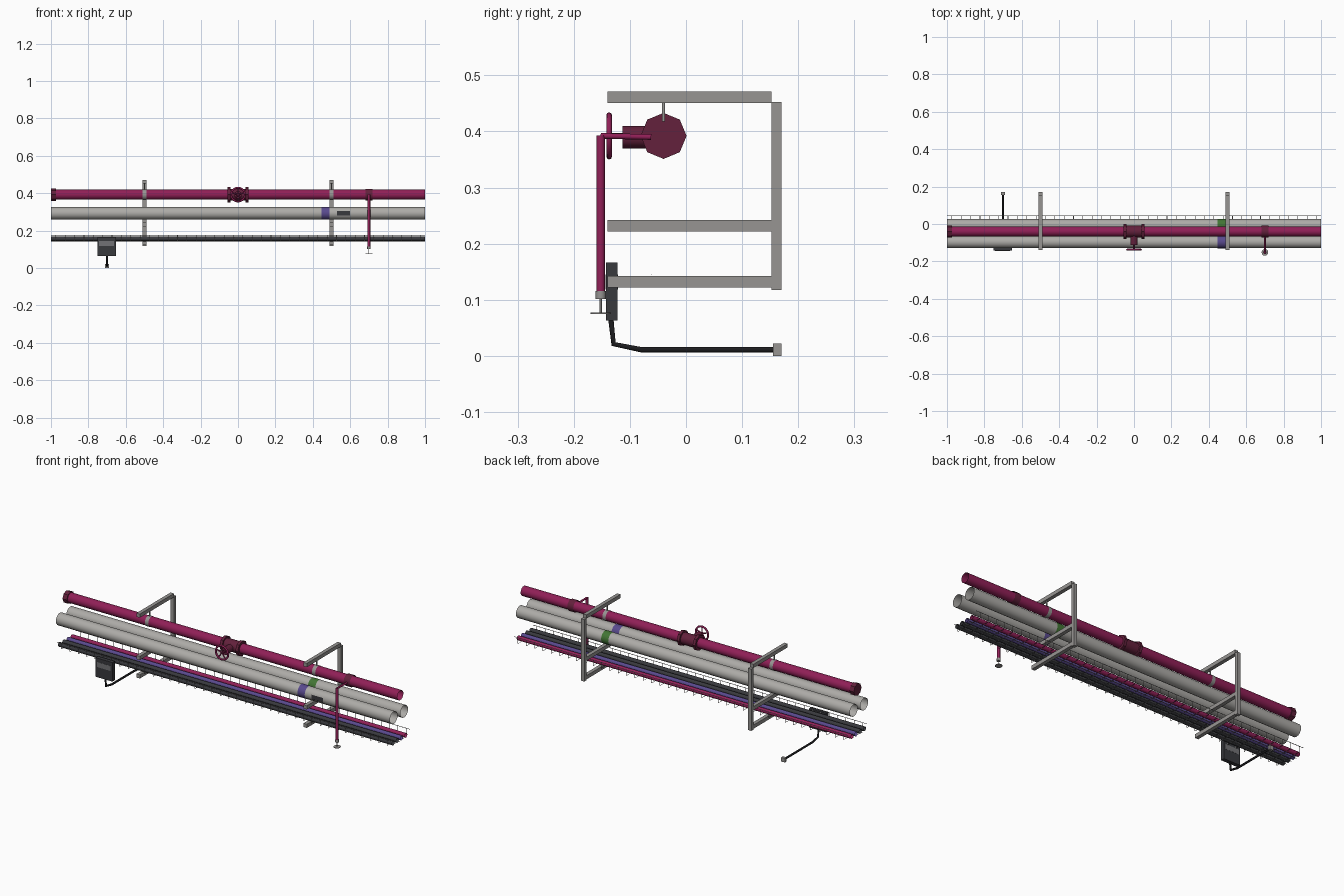
import bpy
import math
from mathutils import Vector

cube = bpy.data.objects.get("Cube")
if cube:
    bpy.data.objects.remove(cube, do_unlink=True)


def material(name, r, g, b):
    m = bpy.data.materials.new(name)
    m.use_nodes = True
    m.diffuse_color = (r, g, b, 1)
    m.node_tree.nodes["Principled BSDF"].inputs["Base Color"].default_value = (r, g, b, 1)
    return m


RED = material("crimson paint", 0.28, 0.014, 0.095)
MAROON = material("dark maroon paint", 0.125, 0.015, 0.045)
PIPE = material("pale grey", 0.42, 0.41, 0.39)
STEEL = material("galvanised steel", 0.31, 0.30, 0.29)
DARK = material("charcoal", 0.04, 0.041, 0.047)
BLACK = material("black hose", 0.012, 0.012, 0.014)
PURPLE = material("violet", 0.10, 0.068, 0.27)
GREEN = material("green", 0.055, 0.18, 0.035)
PANEL = material("panel grey", 0.17, 0.17, 0.18)


def finish(name, mat, smooth=False):
    ob = bpy.context.object
    ob.name = name
    ob.data.materials.append(mat)
    if smooth:
        bpy.ops.object.shade_smooth_by_angle(angle=math.radians(50))
    return ob


def box(name, lo, hi, mat):
    lo, hi = Vector(lo), Vector(hi)
    bpy.ops.mesh.primitive_cube_add(size=1, location=(lo + hi) / 2)
    bpy.context.object.scale = hi - lo
    return finish(name, mat)


def rod(name, a, b, r, mat, sides=16, closed=True, smooth=True):
    """Round bar or open tube from a to b."""
    a, b = Vector(a), Vector(b)
    d = b - a
    bpy.ops.mesh.primitive_cylinder_add(
        vertices=sides, radius=r, depth=d.length,
        end_fill_type='NGON' if closed else 'NOTHING', location=(a + b) / 2)
    ob = bpy.context.object
    ob.rotation_euler = d.to_track_quat('Z', 'Y').to_euler()
    return finish(name, mat, smooth)


def tube_x(name, x0, x1, y, z, r, mat, **kw):
    return rod(name, (x0, y, z), (x1, y, z), r, mat, **kw)


def strips(name, quads, mat):
    """Flat strips, each from a corner and two edge vectors."""
    verts, faces = [], []
    for p, u, v in quads:
        p, u, v = Vector(p), Vector(u), Vector(v)
        n = len(verts)
        verts += [p, p + u, p + u + v, p + v]
        faces.append((n, n + 1, n + 2, n + 3))
    me = bpy.data.meshes.new(name)
    me.from_pydata(verts, [], faces)
    ob = bpy.data.objects.new(name, me)
    bpy.context.collection.objects.link(ob)
    me.materials.append(mat)


MY, MZ = -0.04, 0.392            # axis of the red main
GREY_Z, GREY_R = 0.292, 0.033
FRONT_Y, BACK_Y = -0.096, -0.007  # axes of the grey pipes

# Support frames with hangers
for side, x in (("right", -0.5), ("left", 0.5)):
    box(f"{side}_frame_post", (x - .01, .152, .117), (x + .01, .17, .452), STEEL)
    for label, z in (("top", .451), ("middle", .222), ("lower", .122)):
        box(f"{side}_{label}_arm", (x - .01, -.14, z), (x + .01, .152, z + .02), STEEL)
    rod(f"{side}_hanger_rod", (x, MY, .418), (x, MY, .453), .003, STEEL, sides=8)
    tube_x(f"{side}_hanger_ring", x - .01, x + .01, MY, MZ, .028, STEEL, closed=False)

# Red main with end cap
tube_x("red_main_pipe", -1, 1, MY, MZ, .0265, RED, closed=False)
tube_x("main_end_cap", -1, -.974, MY, MZ, .033, MAROON, sides=8, smooth=False)

# Grey pipes with colour bands and a label plate
for label, y, mat in (("front", FRONT_Y, PURPLE), ("back", BACK_Y, GREEN)):
    tube_x(f"{label}_grey_pipe", -1, 1, y, GREY_Z, GREY_R, PIPE, closed=False)
    tube_x(f"{label}_colour_band", .447, .49, y, GREY_Z, GREY_R + .0008, mat, closed=False)
strips("pipe_label", [((.53, FRONT_Y - GREY_R - .0008, .28), (.07, 0, 0), (0, 0, .024))], DARK)

# Valve body, flanges, bonnet and handwheel
tube_x("valve_body", -.045, .045, MY, MZ, .031, MAROON, sides=12)
for s in (-1, 1):
    tube_x("valve_flange", s * .04, s * .055, MY, MZ, .041, MAROON, sides=8, smooth=False)
rod("valve_bonnet", (0, -.06, MZ - .002), (0, -.113, MZ - .002), .02, MAROON, sides=12)
rod("valve_stem", (0, -.11, MZ), (0, -.142, MZ), .005, MAROON, sides=8)
bpy.ops.mesh.primitive_torus_add(major_radius=.037, minor_radius=.005, major_segments=20,
                                 minor_segments=8, location=(0, -.137, MZ),
                                 rotation=(math.pi / 2, 0, 0))
finish("handwheel_rim", RED, True)
for i in range(5):
    a = math.pi / 2 + i * math.tau / 5
    rod("handwheel_spoke", (0, -.137, MZ),
        (.037 * math.cos(a), -.137, MZ + .037 * math.sin(a)), .0035, RED, sides=6)

# Drop pipe with spray head
DX, DY = 0.7, -0.152
tube_x("branch_saddle", DX - .018, DX + .018, MY, MZ, .031, MAROON, sides=12, closed=False)
rod("branch_arm", (DX, -.062, .39), (DX, DY, .392), .005, RED, sides=10)
rod("drop_pipe", (DX, DY, .393), (DX, DY, .115), .0075, RED, sides=12)
rod("spray_nipple", (DX, DY, .116), (DX, DY, .101), .0095, STEEL, sides=8)
rod("spray_stem", (DX, DY, .102), (DX, DY, .075), .002, STEEL, sides=6)
rod("spray_deflector", (DX, DY, .0775), (DX, DY, .0745), .018, STEEL, sides=12)

# Cables running in the tray
for i, mat in enumerate((DARK, DARK, PURPLE, RED)):
    tube_x(f"tray_cable_{i + 1}", -1, 1, -.1 + i * .036, .156, .012, mat,
           sides=12, closed=False)

# Wire mesh tray: cross strips, uprights and long wires
w, y0, y1, z0, z1 = .003, -.12, .043, .144, .176
quads = []
for i in range(40):
    x = -.975 + i * .05
    quads.append(((x, y0, z0), (w, 0, 0), (0, y1 - y0, 0)))
    for y in (y0, y1):
        quads.append(((x, y, z0), (w, 0, 0), (0, 0, z1 - z0)))
strips("wire_tray", quads, STEEL)
for y, z in ((y0, z1), (y1, z1), (-.082, z0), (-.046, z0), (-.01, z0)):
    tube_x("tray_long_wire", -1, 1, y, z, .0015, STEEL, sides=6, closed=False)

# Control box with a display band wrapping front and back
box("control_box", (-.752, -.143, .063), (-.652, -.122, .166), DARK)
box("control_display", (-.744, -.1438, .118), (-.662, -.1212, .145), PANEL)

# Sensor hose ending in a small probe
path = [(-.7, -.134, .066), (-.7, -.129, .021), (-.7, -.08, .011), (-.7, .157, .011)]
curve = bpy.data.curves.new("sensor_hose", 'CURVE')
curve.dimensions = '3D'
curve.bevel_depth = .0055
curve.bevel_resolution = 1
curve.use_fill_caps = True
spline = curve.splines.new('POLY')
spline.points.add(len(path) - 1)
for p, co in zip(spline.points, path):
    p.co = (*co, 1)
curve.materials.append(BLACK)
bpy.context.collection.objects.link(bpy.data.objects.new("sensor_hose", curve))
box("sensor_probe", (-.711, .155, 0), (-.689, .17, .022), STEEL)
